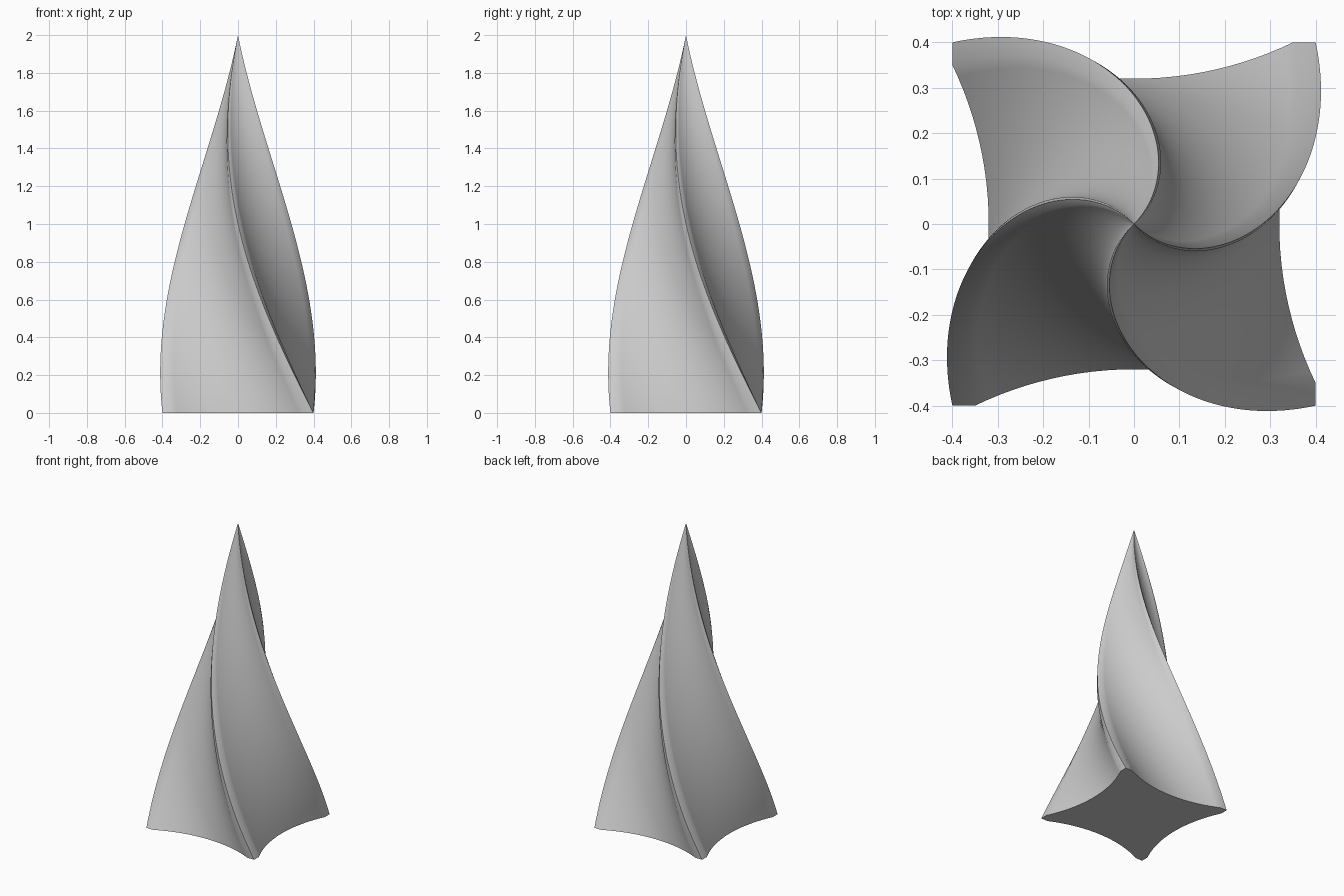
import bpy, bmesh, math
from mathutils import Matrix, Vector

cube = bpy.data.objects.get("Cube")
if cube:
    bpy.data.objects.remove(cube, do_unlink=True)

HEIGHT = 2.0
HALF = 0.4            # half width of the base square
FLAT = 0.05           # straight land beside each corner
DIP = 0.08            # depth of the hollow in each side
TWIST = -math.pi / 2  # quarter turn, clockwise going up
ARC_STEPS, RINGS = 24, 80


def section():
    """Square with sharp corners and hollow circular sides, counter-clockwise."""
    chord = HALF - FLAT
    radius = (chord ** 2 + DIP ** 2) / (2 * DIP)
    sweep = math.asin(chord / radius)
    side = [Vector((-HALF, -HALF, 0))]
    for i in range(ARC_STEPS + 1):
        a = sweep * (2 * i / ARC_STEPS - 1)
        side.append(Vector((radius * math.sin(a),
                            -HALF + DIP - radius * (1 - math.cos(a)), 0)))
    return [Matrix.Rotation(k * math.pi / 2, 3, 'Z') @ p
            for k in range(4) for p in side]


# Twisted, tapering spire: stacked sections closed by a point
bm = bmesh.new()
profile = section()
count = len(profile)
rings = []
for r in range(RINGS):
    t = r / RINGS
    turn = Matrix.Rotation(TWIST * t, 3, 'Z')
    lift = Vector((0, 0, HEIGHT * t))
    rings.append([bm.verts.new(turn @ p * (1 - t) + lift) for p in profile])
apex = bm.verts.new((0, 0, HEIGHT))

bm.faces.new(reversed(rings[0]))
for low, high in zip(rings, rings[1:]):
    for i in range(count):
        j = (i + 1) % count
        bm.faces.new((low[i], low[j], high[j], high[i]))
for i in range(count):
    bm.faces.new((rings[-1][i], rings[-1][(i + 1) % count], apex))

mesh = bpy.data.meshes.new("twisted_spire")
bm.to_mesh(mesh)
bm.free()
spire = bpy.data.objects.new("twisted_spire", mesh)
bpy.context.collection.objects.link(spire)

# Plain light grey
grey = bpy.data.materials.new("light_grey")
grey.use_nodes = True
colour = (0.6, 0.6, 0.6, 1)
grey.diffuse_color = colour
grey.node_tree.nodes["Principled BSDF"].inputs["Base Color"].default_value = colour
mesh.materials.append(grey)

# Smooth walls, sharp corner ridges and base rim
bpy.ops.object.select_all(action='DESELECT')
spire.select_set(True)
bpy.context.view_layer.objects.active = spire
bpy.ops.object.shade_smooth_by_angle(angle=math.radians(35))
